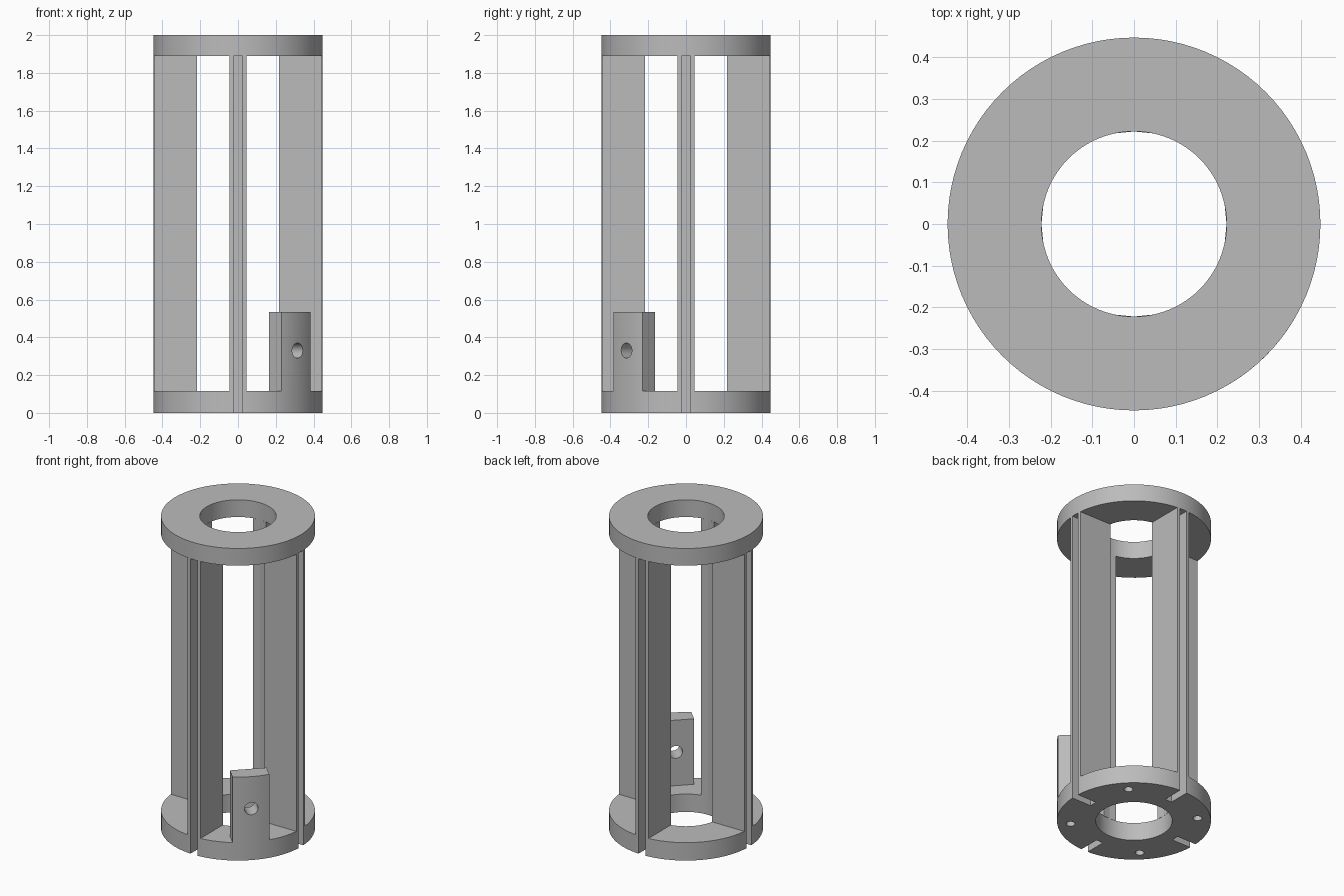
import bpy, bmesh, math
from math import cos, sin, pi, sqrt
from mathutils import Matrix

cube = bpy.data.objects.get("Cube")
if cube:
    bpy.data.objects.remove(cube, do_unlink=True)

R, BORE = 0.447, 0.222              # ring radii
BASE, TOP, HEIGHT = 0.115, 1.89, 2.0
WALL, SLOT, SLOT_END = 0.045, 0.024, 0.31   # half widths, slot floor radius

grey = bpy.data.materials.new("light_grey")
grey.use_nodes = True
colour = (0.5, 0.5, 0.5, 1)
grey.diffuse_color = colour
grey.node_tree.nodes["Principled BSDF"].inputs["Base Color"].default_value = colour


def prism(bm, outline, z0, z1, turn=0.0):
    """Extrude a plan outline from z0 to z1, turned about the z axis."""
    rot = Matrix.Rotation(turn, 4, 'Z')
    low = [bm.verts.new(rot @ bm_vec(x, y, z0)) for x, y in outline]
    high = [bm.verts.new(rot @ bm_vec(x, y, z1)) for x, y in outline]
    bm.faces.new(low[::-1])
    bm.faces.new(high)
    n = len(outline)
    for i in range(n):
        j = (i + 1) % n
        bm.faces.new((low[i], low[j], high[j], high[i]))


def bm_vec(x, y, z):
    return Matrix.Translation((x, y, z)).translation


def circle(r, n, cx=0.0):
    return [(cx + r * cos(2 * pi * i / n), r * sin(2 * pi * i / n)) for i in range(n)]


def box(x0, x1, half):
    return [(x0, -half), (x1, -half), (x1, half), (x0, half)]


def make(name, bm):
    bmesh.ops.recalc_face_normals(bm, faces=bm.faces)
    mesh = bpy.data.meshes.new(name)
    bm.to_mesh(mesh)
    bm.free()
    mesh.materials.append(grey)
    obj = bpy.data.objects.new(name, mesh)
    bpy.context.collection.objects.link(obj)
    return obj


def cut(obj, cutter):
    """Subtract the cutter, bake the result and drop the cutter."""
    mod = obj.modifiers.new("cut", 'BOOLEAN')
    mod.operation, mod.solver, mod.object = 'DIFFERENCE', 'EXACT', cutter
    cutter.hide_render = True
    deps = bpy.context.evaluated_depsgraph_get()
    mesh = bpy.data.meshes.new_from_object(obj.evaluated_get(deps))
    obj.modifiers.clear()
    obj.data = mesh
    bpy.data.objects.remove(cutter, do_unlink=True)


def smooth(obj):
    bpy.ops.object.select_all(action='DESELECT')
    obj.select_set(True)
    bpy.context.view_layer.objects.active = obj
    bpy.ops.object.shade_smooth_by_angle(angle=math.radians(30))


# Top ring and slotted bottom ring
for name, z0, z1 in (("bottom_ring", 0, BASE), ("top_ring", TOP, HEIGHT)):
    bm = bmesh.new()
    prism(bm, circle(R, 96), z0, z1)
    ring = make(name, bm)
    bm = bmesh.new()
    prism(bm, circle(BORE, 96), z0 - 0.1, z1 + 0.1)
    if name == "bottom_ring":
        for k in range(4):
            prism(bm, box(SLOT_END, 0.6, SLOT), -0.1, 0.3, k * pi / 2)
            # blind screw hole in the underside
            prism(bm, circle(0.026, 24, 0.37), -0.1, 0.08, k * pi / 2 + pi / 4)
    cut(ring, make("ring_cutter", bm))
    smooth(ring)

# Four upright walls, each with a channel open to the outside
edge, lip = sqrt(R**2 - WALL**2), sqrt(R**2 - SLOT**2)
half = [(SLOT_END, SLOT), (lip, SLOT), (edge, WALL), (sqrt(BORE**2 - WALL**2), WALL), (BORE, 0)]
channel = half + [(x, -y) for x, y in half[-2::-1]]
for k, side in enumerate(("left", "back", "right", "front")):
    bm = bmesh.new()
    prism(bm, channel[::-1], BASE, TOP, k * pi / 2)
    make(side + "_wall", bm)

# Mounting tab on the front left, with a curved outside and a cross hole
HALF_TAB, STEPS = 0.108, 12
span = math.asin(HALF_TAB / R)
arc = [(R * cos(a), R * sin(a)) for a in
       (span * (2 * i / STEPS - 1) for i in range(STEPS + 1))]
bm = bmesh.new()
prism(bm, [(0.341, -HALF_TAB)] + arc + [(0.341, HALF_TAB)], BASE, 0.535, -pi / 4)
tab = make("mounting_tab", bm)
bm = bmesh.new()
bmesh.ops.create_cone(bm, cap_ends=True, segments=32, radius1=0.04, radius2=0.04, depth=0.4,
                      matrix=Matrix.Rotation(-pi / 4, 4, 'Z') @ Matrix.Translation((0.4, 0, 0.33))
                      @ Matrix.Rotation(pi / 2, 4, 'Y'))
cut(tab, make("tab_cutter", bm))
smooth(tab)
